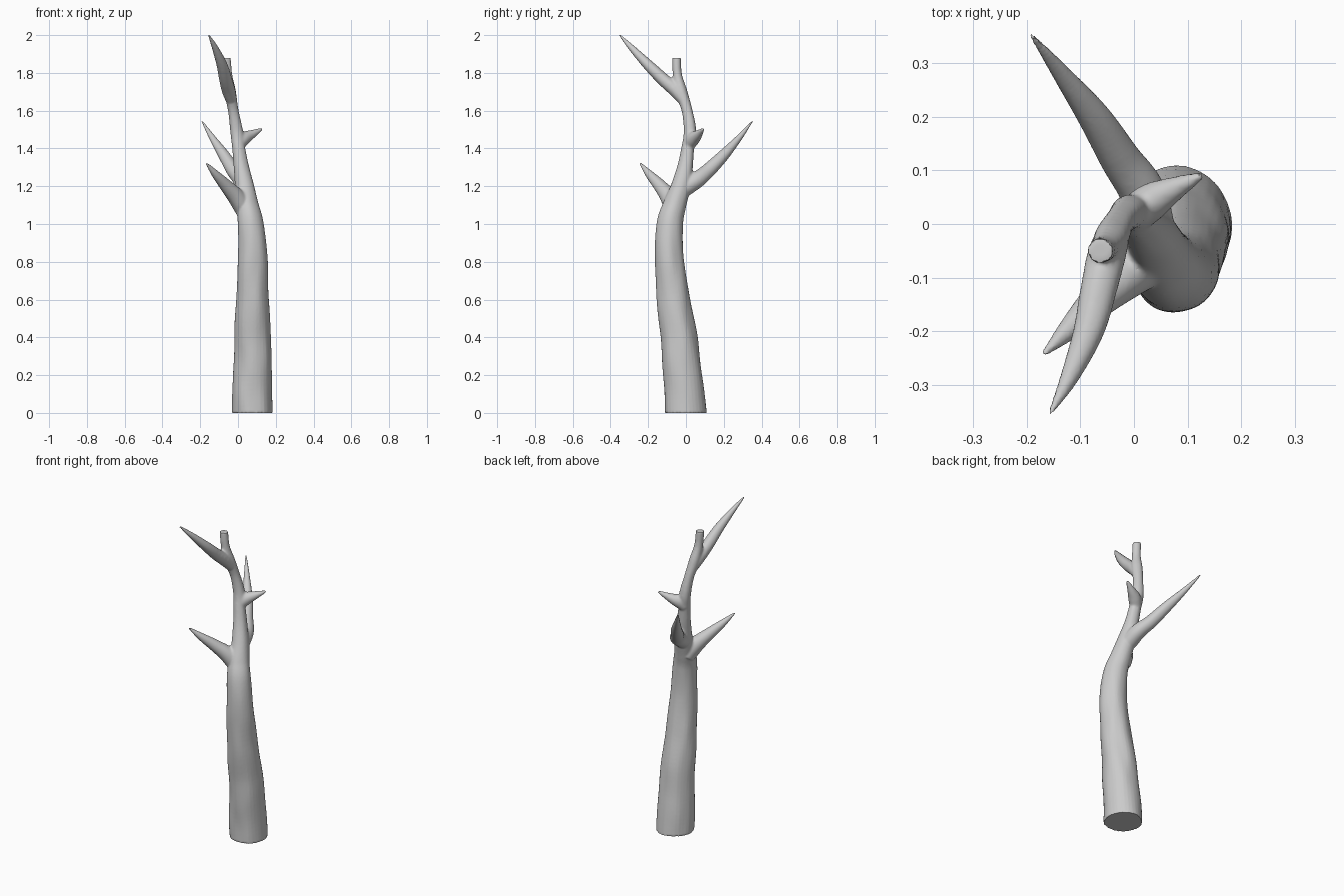
import bpy, bmesh, math
from mathutils import Vector, noise

if "Cube" in bpy.data.objects:
    bpy.data.objects.remove(bpy.data.objects["Cube"])

SIDES = 32
UP = Vector((0, 0, 1))


def spline(points, steps=8):
    """Catmull-Rom through (x, y, z, radius) points."""
    p = [Vector(q) for q in points]
    p = [2 * p[0] - p[1]] + p + [2 * p[-1] - p[-2]]
    out = []
    for i in range(1, len(p) - 2):
        a, b, c, d = p[i - 1:i + 3]
        for s in range(steps):
            t = s / steps
            out.append(0.5 * (2 * b + (c - a) * t + (2 * a - 5 * b + 4 * c - d) * t * t
                              + (3 * b - a - 3 * c + d) * t ** 3))
    return out + [p[-2]]


def limb(bm, points, bump=0.0, flat_base=False):
    """Sweep a capped, tapering tube along the path."""
    path = spline(points)
    rings = []
    for i, q in enumerate(path):
        tangent = (path[min(i + 1, len(path) - 1)] - path[max(i - 1, 0)]).to_3d().normalized()
        if flat_base and i in (0, len(path) - 1):
            tangent = UP
        turn = UP.rotation_difference(tangent)
        ring = []
        for k in range(SIDES):
            a = math.tau * k / SIDES
            d = turn @ Vector((math.cos(a), math.sin(a), 0))
            n = noise.noise(Vector((d.x * 1.5, d.y * 1.5, q.z * 5)))
            ring.append(bm.verts.new(q.to_3d() + d * max(q.w, 0.004) * (1 + bump * n)))
        rings.append(ring)
    for lo, hi in zip(rings, rings[1:]):
        for k in range(SIDES):
            j = (k + 1) % SIDES
            bm.faces.new((lo[k], lo[j], hi[j], hi[k]))
    bm.faces.new(rings[0][::-1])
    bm.faces.new(rings[-1])


# x, y, z, radius along the leaning trunk, ending in a sawn-off stub
trunk = [(.078, -.003, 0, .109), (.078, -.018, .2, .103), (.078, -.037, .4, .096),
         (.077, -.066, .6, .087), (.076, -.09, .83, .077), (.066, -.085, 1.0, .069),
         (.05, -.06, 1.1, .06), (.035, -.027, 1.2, .051), (.018, -.004, 1.3, .041),
         (.004, .01, 1.4, .034), (-.007, .022, 1.49, .034), (-.025, .006, 1.6, .028),
         (-.043, -.025, 1.7, .031), (-.056, -.046, 1.79, .025), (-.063, -.05, 1.88, .023)]

# broken pointed branches
branches = [
    [(.035, -.06, 1.08, .052), (-.01, -.092, 1.145, .046), (-.065, -.14, 1.205, .034),
     (-.12, -.195, 1.265, .021), (-.168, -.242, 1.322, .005)],
    [(.03, -.01, 1.19, .048), (.015, .06, 1.235, .044), (-.025, .12, 1.285, .038),
     (-.075, .2, 1.365, .03), (-.135, .28, 1.455, .017), (-.191, .352, 1.545, .004)],
    [(-.002, .015, 1.42, .034), (.03, .04, 1.452, .036), (.07, .063, 1.473, .025),
     (.127, .091, 1.503, .006)],
    [(-.037, -.015, 1.66, .03), (-.052, -.06, 1.713, .036), (-.066, -.12, 1.765, .034),
     (-.085, -.2, 1.842, .028), (-.12, -.285, 1.93, .017), (-.156, -.353, 2.003, .004)],
]

# dead tree: all limbs in one mesh
bm = bmesh.new()
limb(bm, trunk, bump=0.06, flat_base=True)
for b in branches:
    limb(bm, b, bump=0.04)
mesh = bpy.data.meshes.new("dead_tree")
bm.to_mesh(mesh)
bm.free()
tree = bpy.data.objects.new("dead_tree", mesh)
bpy.context.collection.objects.link(tree)
bpy.context.view_layer.objects.active = tree
tree.select_set(True)

# fuse the limbs into one skin
fuse = tree.modifiers.new("fuse", 'REMESH')
fuse.mode = 'VOXEL'
fuse.voxel_size = 0.006
bpy.ops.object.modifier_apply(modifier=fuse.name)

# soften only the crotches where branches leave the trunk
crotches = [Vector(p) for p in ((-.01, -.08, 1.19), (.0, .06, 1.27),
                                (.03, .04, 1.47), (-.06, -.075, 1.76))]
group = tree.vertex_groups.new(name="crotches")
for v in tree.data.vertices:
    near = min((v.co - c).length for c in crotches)
    if near < 0.09:
        group.add([v.index], min(1, (0.09 - near) / 0.04), 'REPLACE')
soft = tree.modifiers.new("soften", 'SMOOTH')
soft.vertex_group = group.name
soft.factor = 0.5
soft.iterations = 14
bpy.ops.object.modifier_apply(modifier=soft.name)

bpy.ops.object.shade_smooth_by_angle(angle=math.radians(50))
